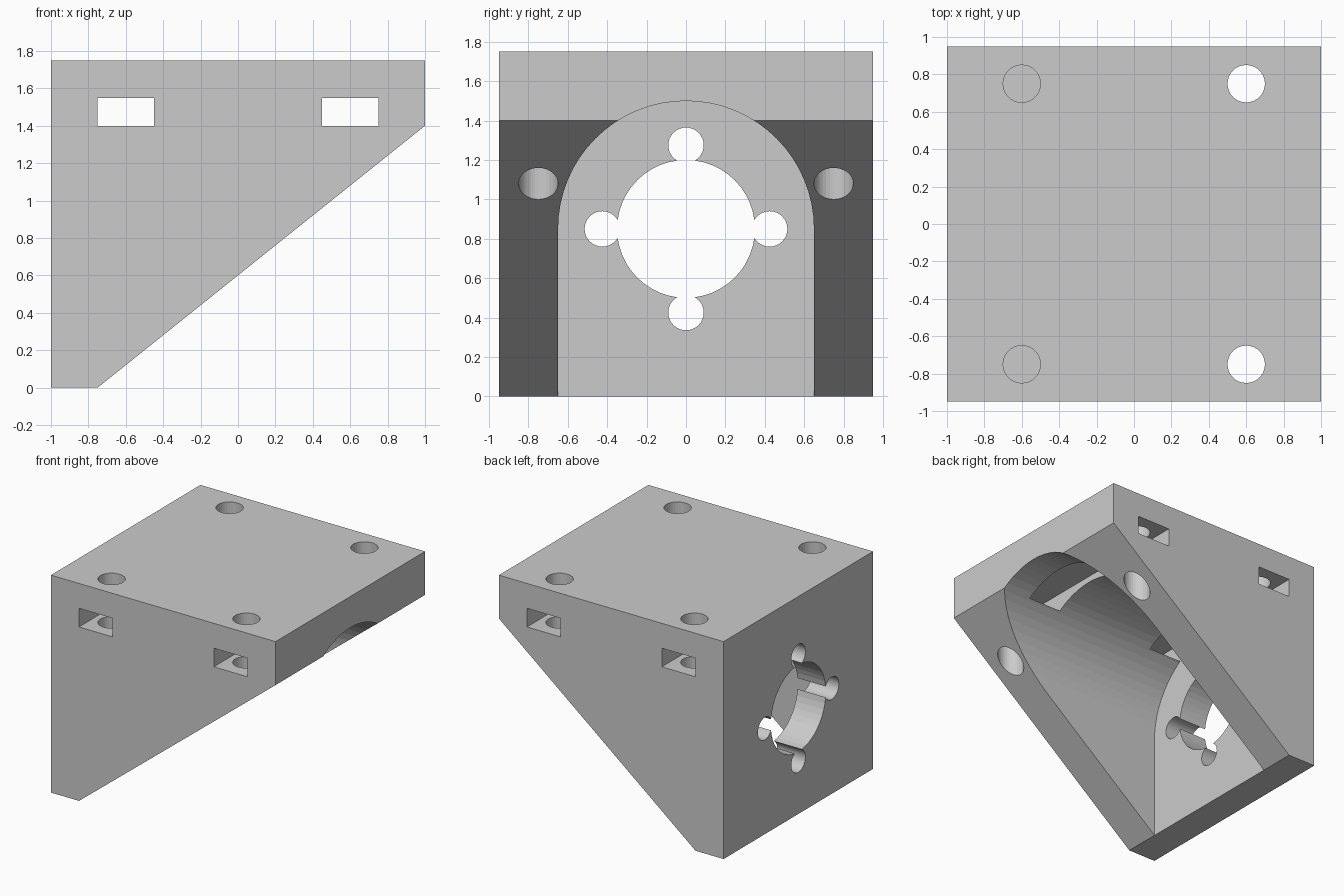
import bpy, bmesh, math
from mathutils import Matrix, Vector

cube = bpy.data.objects.get("Cube")
if cube:
    bpy.data.objects.remove(cube, do_unlink=True)

grey = bpy.data.materials.new("light_grey")
grey.use_nodes = True
COLOR = (0.6, 0.6, 0.6, 1)
grey.diffuse_color = COLOR
grey.node_tree.nodes["Principled BSDF"].inputs["Base Color"].default_value = COLOR


def prism(name, points, sweep):
    """Closed outline of 3D points swept along a vector."""
    bm = bmesh.new()
    face = bm.faces.new([bm.verts.new(p) for p in points])
    ext = bmesh.ops.extrude_face_region(bm, geom=[face])
    moved = [g for g in ext["geom"] if isinstance(g, bmesh.types.BMVert)]
    bmesh.ops.translate(bm, verts=moved, vec=Vector(sweep))
    bmesh.ops.recalc_face_normals(bm, faces=bm.faces)
    mesh = bpy.data.meshes.new(name)
    bm.to_mesh(mesh)
    bm.free()
    mesh.materials.append(grey)
    obj = bpy.data.objects.new(name, mesh)
    bpy.context.collection.objects.link(obj)
    return obj


def rod(name, start, sweep, radius, sides=32):
    """Cylinder from a start point along an axis vector."""
    rot = Vector(sweep).to_track_quat("Z", "Y").to_matrix().to_4x4()
    frame = Matrix.Translation(start) @ rot
    ring = [frame @ Vector((radius * math.cos(a), radius * math.sin(a), 0))
            for a in (math.tau * i / sides for i in range(sides))]
    return prism(name, ring, sweep)


# Wedge-shaped bracket body
W = 0.95
side = [(-1, 0), (-0.75, 0), (1, 1.4), (1, 1.75), (-1, 1.75)]
body = prism("bracket_body", [(x, -W, z) for x, z in side], (0, 2 * W, 0))
cutters = []

# Arched motor cavity, open at the slope and the front lip
R, ZC = 0.65, 0.85
arch = [(R * math.cos(math.pi * i / 32), ZC + R * math.sin(math.pi * i / 32))
        for i in range(33)]
arch += [(-R, -0.2), (R, -0.2)]
cutters.append(prism("cavity_cutter", [(-0.75, y, z) for y, z in arch], (2, 0, 0)))

# Shaft opening with four screw holes in the upright wall
cutters.append(rod("shaft_cutter", (-1.1, 0, ZC), (0.5, 0, 0), 0.35, 48))
for k in range(4):
    a = k * math.pi / 2
    cutters.append(rod("screw_cutter",
                       (-1.1, 0.425 * math.cos(a), ZC + 0.425 * math.sin(a)),
                       (0.5, 0, 0), 0.09))

# Nut slots across the width and mounting holes from the top
for x in (-0.6, 0.6):
    slot = [(x + dx, -1.1, z) for dx, z in
            ((-0.15, 1.4), (0.15, 1.4), (0.15, 1.55), (-0.15, 1.55))]
    cutters.append(prism("nut_slot_cutter", slot, (0, 2.2, 0)))
    for y in (-0.75, 0.75):
        cutters.append(rod("mount_hole_cutter", (x, y, 0.75), (0, 0, 1.2), 0.1))

# Carve every opening, then drop the cutters
bpy.context.view_layer.objects.active = body
body.select_set(True)
for cutter in cutters:
    cutter.hide_render = True
    mod = body.modifiers.new("cut", "BOOLEAN")
    mod.operation = "DIFFERENCE"
    mod.solver = "EXACT"
    mod.object = cutter
    bpy.ops.object.modifier_apply(modifier=mod.name)
    bpy.data.objects.remove(cutter, do_unlink=True)
